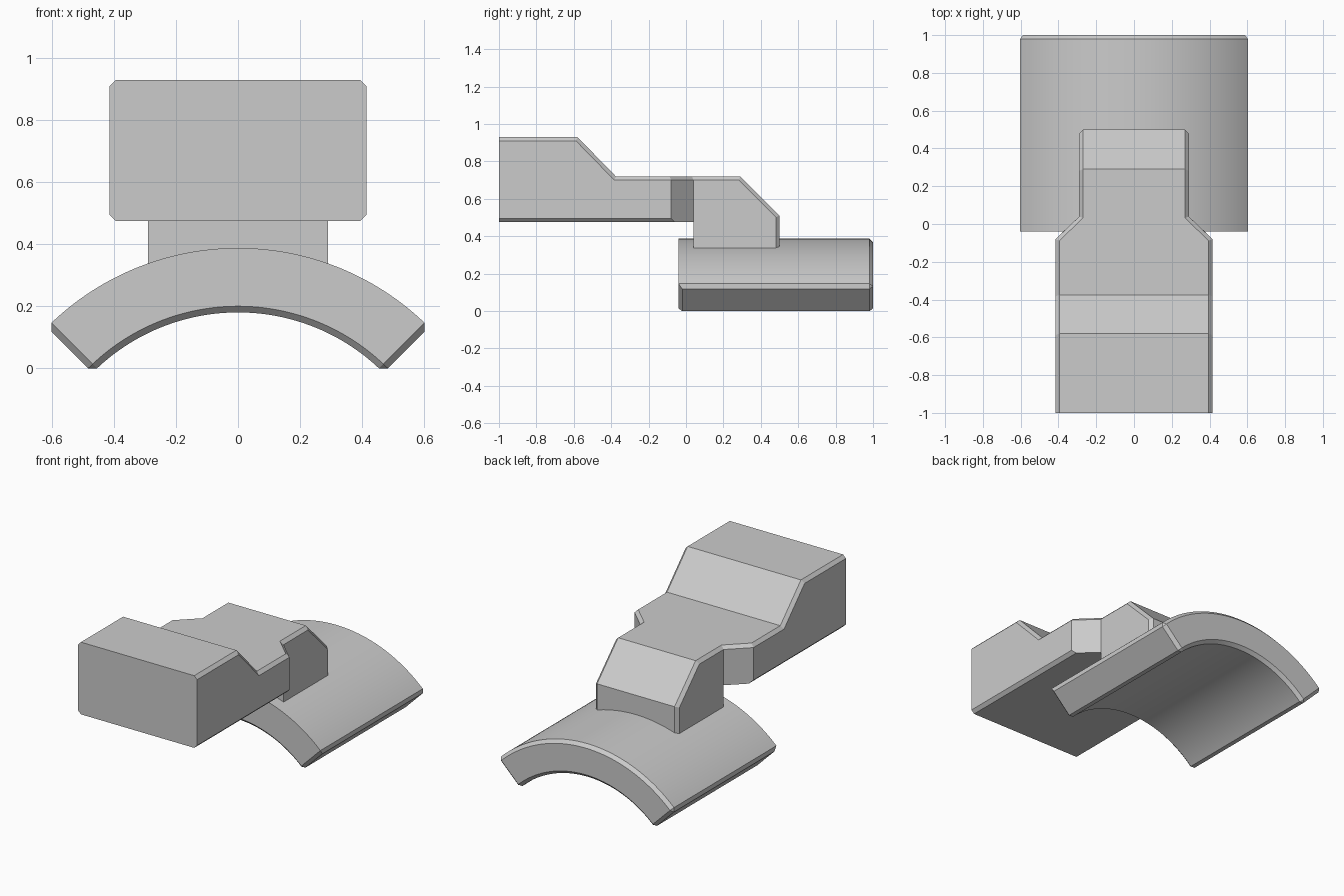
import bpy, bmesh
from math import sin, cos, pi

cube = bpy.data.objects.get("Cube")
if cube:
    bpy.data.objects.remove(cube, do_unlink=True)

# Single plain colour
GREY = (0.6, 0.6, 0.6, 1.0)
grey = bpy.data.materials.new("light_grey")
grey.use_nodes = True
grey.diffuse_color = GREY
grey.node_tree.nodes["Principled BSDF"].inputs["Base Color"].default_value = GREY

C = 0.02          # chamfer width
M = C * 0.414     # mitre shift of a chamfer at a 45 degree corner


def loft(name, rings):
    """Skin closed rings of equal length and cap both ends."""
    bm = bmesh.new()
    rows = [[bm.verts.new(p) for p in ring] for ring in rings]
    n = len(rows[0])
    for a, b in zip(rows, rows[1:]):
        for i in range(n):
            j = (i + 1) % n
            bm.faces.new((a[i], a[j], b[j], b[i]))
    bm.faces.new(rows[0])
    bm.faces.new(rows[-1])
    bmesh.ops.remove_doubles(bm, verts=bm.verts, dist=1e-5)
    thin = [f for f in bm.faces if f.calc_area() < 1e-7]
    bmesh.ops.delete(bm, geom=thin, context='FACES')
    bmesh.ops.recalc_face_normals(bm, faces=bm.faces)
    mesh = bpy.data.meshes.new(name)
    bm.to_mesh(mesh)
    bm.free()
    mesh.materials.append(grey)
    obj = bpy.data.objects.new(name, mesh)
    bpy.context.collection.objects.link(obj)
    return obj


# Curved saddle: a quarter ring with chamfered ends
R_OUT, R_IN, ZC, SEG = 0.872, 0.664, -0.484, 64


def saddle_ring(y, r_out, r_in, end_face):
    def polar(r, a):
        return (r * sin(a), y, ZC + r * cos(a))

    def limit(r):
        return pi / 4 - C / r

    def arc(r):
        return [polar(r, limit(r) * (2 * i / SEG - 1)) for i in range(SEG + 1)]

    outer, inner = arc(r_out), arc(r_in)[::-1]
    if end_face:
        right, left = [outer[-1], inner[0]], [inner[-1], outer[0]]
    else:
        right = [polar(r_out - C, pi / 4), polar(r_in + C, pi / 4)]
        left = [polar(r_in + C, -pi / 4), polar(r_out - C, -pi / 4)]
    return outer + right + inner + left


saddle = loft("saddle", [
    saddle_ring(-0.04, R_OUT, R_IN + C, True),
    saddle_ring(-0.04 + C, R_OUT, R_IN, False),
    saddle_ring(1 - C, R_OUT, R_IN, False),
    saddle_ring(1, R_OUT - C, R_IN + C, True)])

# Stepped arm that narrows to a neck standing on the saddle
W, N = 0.415, 0.29            # half widths of the arm and neck
HIGH, MID = 0.93, 0.72        # top levels
BASE, FOOT = 0.475, 0.3       # underside of the arm, buried foot of the neck


def arm_ring(top, side, low, bottom):
    half = [top, side, low, bottom]
    return half + [(-x, y, z) for x, y, z in reversed(half)]


def wide(y, z, shift):
    return arm_ring((W - C, y, z), (W, y - shift, z - C),
                    (W, y - shift, BASE + C), (W - C, y - shift, BASE))


neck_top, neck_side = (N - C, 0.04 - M, MID), (N, 0.04, MID - C)
under, foot = (N, 0.04, BASE), (N, 0.04, FOOT)
back, back_foot = (N - C, 0.5, 0.51), (N - C, 0.5, FOOT)
slope_foot, end_foot = (N, 0.29 - M, FOOT), (N, 0.5 - C, FOOT)

arm = loft("stepped_arm", [
    wide(-1, HIGH, 0),
    wide(-0.58, HIGH, M),
    wide(-0.375, MID, M),
    arm_ring((W - C, -0.08 - M, MID), (W, -0.08, MID - C),
             (W, -0.08, BASE + C), (W - C, -0.08 + C, BASE)),
    arm_ring(neck_top, neck_side, under, under),
    arm_ring(neck_top, neck_side, foot, foot),
    arm_ring((N - C, 0.29, MID), (N, 0.29 - M, MID - C), slope_foot, slope_foot),
    arm_ring((N - C, 0.5 - C, 0.51 + C), (N, 0.5 - C, 0.502), end_foot, end_foot),
    arm_ring(back, back, back_foot, back_foot)])

# Smooth the curve, keep the edges crisp
bpy.ops.object.select_all(action='DESELECT')
saddle.select_set(True)
bpy.context.view_layer.objects.active = saddle
bpy.ops.object.shade_smooth_by_angle(angle=pi / 9)
